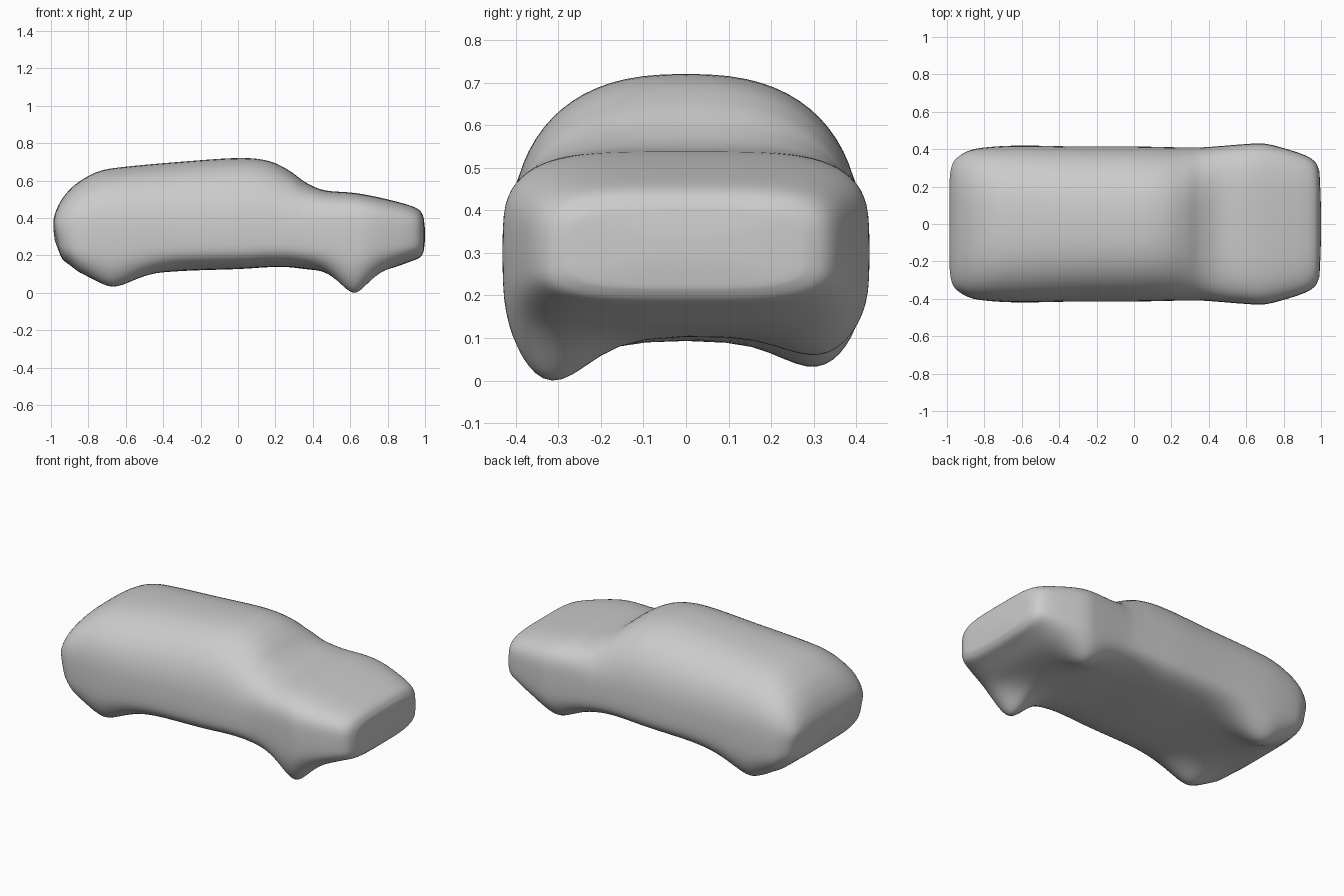
import bpy
import bmesh
from math import sin, cos, pi, exp, copysign
from mathutils import Vector

cube = bpy.data.objects.get("Cube")
if cube:
    bpy.data.objects.remove(cube, do_unlink=True)

RING = 72      # points around each section
STEPS = 6      # sections between two stations
BELT = 0.31    # height of the widest line

# Stations along the car: x, roof height, belly height, half width, roof squareness
STATIONS = [
    (-0.985, 0.41, 0.22, 0.27, 4), (-0.97, 0.46, 0.19, 0.33, 3.6),
    (-0.93, 0.53, 0.165, 0.37, 3.2), (-0.86, 0.6, 0.135, 0.4, 2.9),
    (-0.74, 0.665, 0.115, 0.415, 2.7), (-0.58, 0.69, 0.11, 0.42, 2.6),
    (-0.3, 0.715, 0.13, 0.415, 2.5), (0, 0.735, 0.14, 0.415, 2.5),
    (0.16, 0.72, 0.15, 0.412, 2.5), (0.27, 0.67, 0.15, 0.41, 2.6),
    (0.36, 0.605, 0.14, 0.41, 3), (0.46, 0.562, 0.13, 0.417, 3.7),
    (0.6, 0.55, 0.12, 0.428, 4), (0.7, 0.535, 0.125, 0.43, 4),
    (0.82, 0.508, 0.145, 0.4, 4), (0.92, 0.48, 0.18, 0.365, 4),
    (0.97, 0.455, 0.2, 0.33, 4), (0.992, 0.42, 0.23, 0.28, 4),
]

# Wheel bulges: x, y, depth, spread along x
WHEELS = [
    (0.62, -0.345, 0.155, 0.085), (0.62, 0.345, 0.08, 0.1),
    (-0.67, -0.345, 0.105, 0.12), (-0.67, 0.34, 0.105, 0.12),
]


def spline(a, b, c, d, t):
    """Smooth blend from b to c."""
    return b + 0.5 * t * (c - a + t * (2*a - 5*b + 4*c - d + t * (3*(b - c) + d - a)))


def power(v, n):
    return copysign(abs(v) ** (2 / n), v)


def section(x, top, bottom, width, square):
    """Rounded cross-section with the wheel bulges pushed down."""
    points = []
    for k in range(RING):
        a = 2 * pi * k / RING
        upper = sin(a) >= 0
        n = square if upper else 3.6
        y = width * power(cos(a), n)
        rise = power(sin(a), n)
        z = BELT + rise * ((top - BELT) if upper else (BELT - bottom))
        if not upper:
            for wx, wy, depth, spread in WHEELS:
                u, v = (x - wx) / spread, (y - wy) / 0.11
                z += rise * depth * exp(-(abs(u) ** 1.7 + v * v) / 1.6)
        # The tail leans in towards the bottom
        lean = max(0, -x - 0.85) * max(0, 0.38 - z)
        points.append(Vector((x + lean * 1.5, y, z)))
    return points


# Car body, lofted from tail to nose
sections = []
last = len(STATIONS) - 1
for i in range(last):
    four = [STATIONS[min(max(i + o, 0), last)] for o in (-1, 0, 1, 2)]
    for s in range(STEPS):
        sections.append(section(*[spline(*v, s / STEPS) for v in zip(*four)]))
sections.append(section(*STATIONS[last]))


def end_rings(ring, push):
    """Gently domed closing rings for an end."""
    mid = sum(ring, Vector()) / RING
    return [[mid.lerp(p, f) + Vector((push * (1 - f * f), 0, 0)) for p in ring]
            for f in (0.9, 0.7, 0.4, 0.1)]


sections = end_rings(sections[0], -0.012)[::-1] + sections + end_rings(sections[-1], 0.008)

bm = bmesh.new()
loops = [[bm.verts.new(p) for p in ring] for ring in sections]
for a, b in zip(loops, loops[1:]):
    for k in range(RING):
        j = (k + 1) % RING
        bm.faces.new((a[k], a[j], b[j], b[k]))
bm.faces.new(loops[0])
bm.faces.new(loops[-1])

# Soften the creases
for _ in range(3):
    bmesh.ops.smooth_vert(bm, verts=bm.verts, factor=0.4,
                          use_axis_x=False, use_axis_y=True, use_axis_z=True)
bmesh.ops.recalc_face_normals(bm, faces=bm.faces)

mesh = bpy.data.meshes.new("car_body")
bm.to_mesh(mesh)
bm.free()
body = bpy.data.objects.new("car_body", mesh)
bpy.context.collection.objects.link(body)

# Plain grey finish
grey = bpy.data.materials.new("plain_grey")
grey.use_nodes = True
colour = (0.6, 0.6, 0.6, 1)
grey.diffuse_color = colour
grey.node_tree.nodes["Principled BSDF"].inputs["Base Color"].default_value = colour
mesh.materials.append(grey)

# Stand the body on the ground
low = min(v.co.z for v in mesh.vertices)
for v in mesh.vertices:
    v.co.z -= low
mesh.polygons.foreach_set("use_smooth", [True] * len(mesh.polygons))
